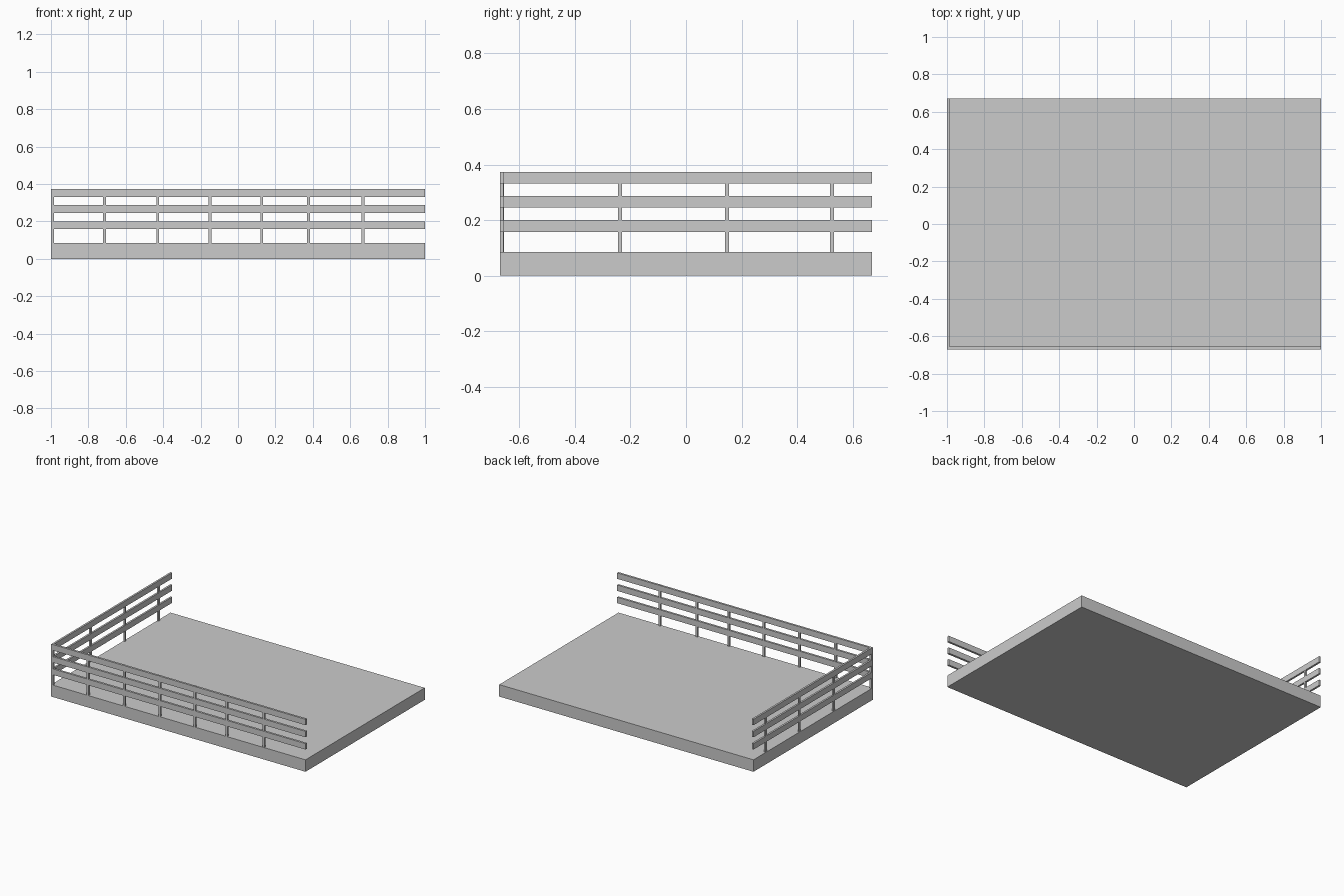
import bpy

if "Cube" in bpy.data.objects:
    bpy.data.objects.remove(bpy.data.objects["Cube"])

X, Y = 1.0, 0.67          # half sizes of the deck
DECK, TOP = 0.085, 0.373  # deck top and fence top
T = 0.015                 # rail thickness


def box(name, x0, x1, y0, y1, z0, z1):
    bpy.ops.mesh.primitive_cube_add(
        size=1, location=((x0 + x1) / 2, (y0 + y1) / 2, (z0 + z1) / 2))
    ob = bpy.context.object
    ob.name = name
    ob.scale = (x1 - x0, y1 - y0, z1 - z0)
    bpy.ops.object.transform_apply(location=False, rotation=False, scale=True)
    return ob


# Solid floor slab
box("deck", -X, X, -Y, Y, 0, DECK)

# Three rails along the front and left edges
for z0, z1 in ((0.158, 0.2), (0.245, 0.287), (0.331, TOP)):
    box("front_rail", -X, X, -Y, -Y + T, z0, z1)
    box("left_rail", -X, -X + T * 0.9, -Y + T, Y, z0, z1)

# Corner post shared by both fences
box("corner_post", -X, -X + T, -Y, -Y + T, DECK, TOP)

# Front fence posts
for x in (-0.714, -0.429, -0.15, 0.127, 0.377, 0.669):
    box("front_post", x - T / 2, x + T / 2, -Y + 0.001, -Y + T - 0.001, DECK, TOP + 0.001)

# Left fence posts
for y in (-0.238, 0.147, 0.525):
    box("left_post", -X + 0.001, -X + T * 0.9 - 0.001, y - T / 2, y + T / 2, DECK, TOP - 0.001)
